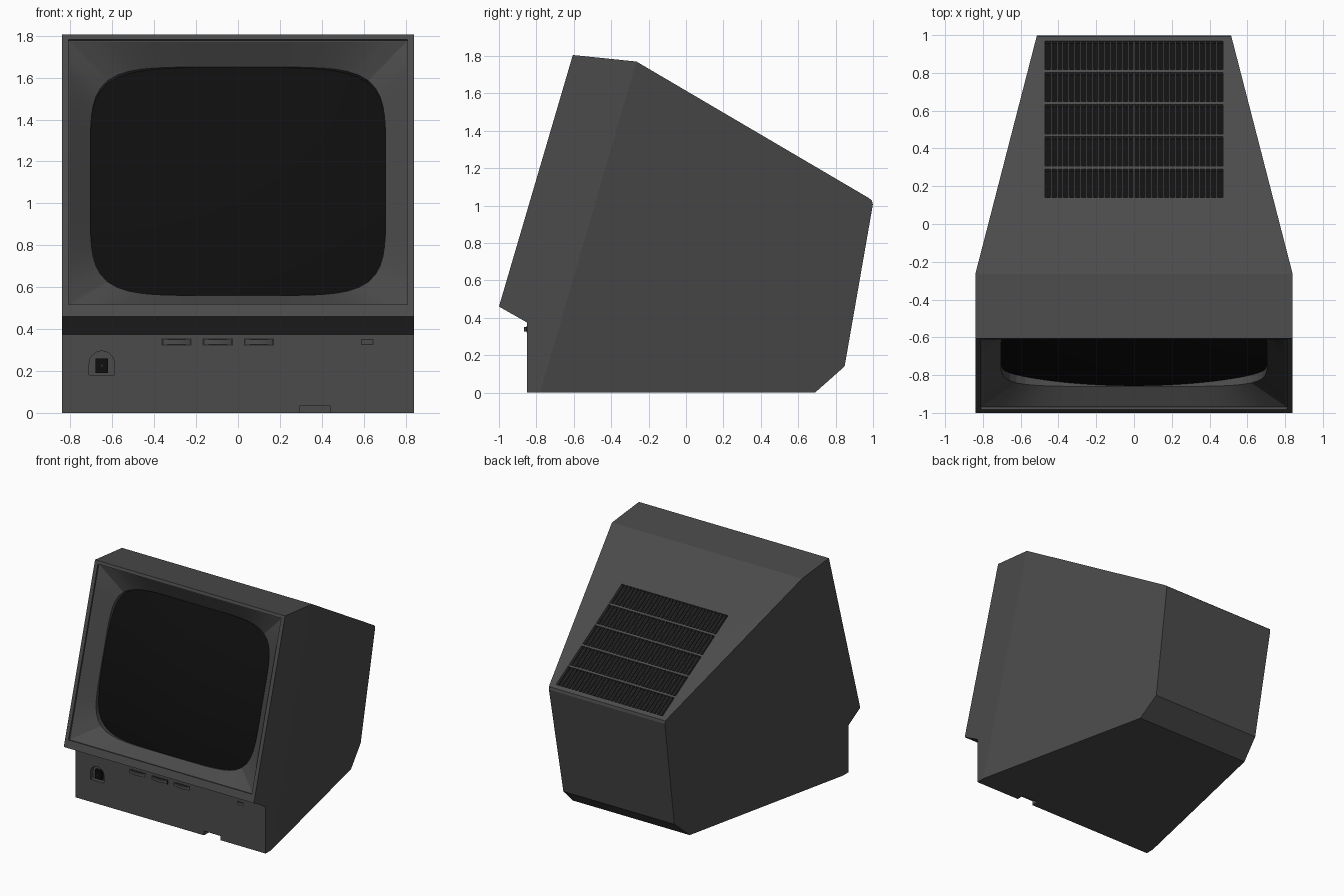
import bpy, bmesh, math
from mathutils import Matrix, Vector

cube = bpy.data.objects.get("Cube")
if cube:
    bpy.data.objects.remove(cube, do_unlink=True)


def material(name, value, rough=0.6):
    m = bpy.data.materials.new(name)
    m.use_nodes = True
    col = (value, value, value, 1)
    m.diffuse_color = col
    node = m.node_tree.nodes["Principled BSDF"]
    node.inputs["Base Color"].default_value = col
    node.inputs["Roughness"].default_value = rough
    return m


CASING = material("charcoal casing", 0.07)
GLASS = material("black glass", 0.0045, 0.4)
DARK = material("vent black", 0.006)
SHADOW = material("dark trim", 0.02)


def finish(name, bm, mat, matrix=None, smooth=None):
    if matrix:
        bm.transform(matrix)
    bmesh.ops.recalc_face_normals(bm, faces=bm.faces[:])
    mesh = bpy.data.meshes.new(name)
    bm.to_mesh(mesh)
    bm.free()
    obj = bpy.data.objects.new(name, mesh)
    bpy.context.collection.objects.link(obj)
    mesh.materials.append(mat)
    if smooth:
        shade(obj, smooth)
    return obj


def activate(obj):
    bpy.ops.object.select_all(action="DESELECT")
    obj.select_set(True)
    bpy.context.view_layer.objects.active = obj


def shade(obj, degrees):
    activate(obj)
    bpy.ops.object.shade_smooth_by_angle(angle=math.radians(degrees))


def add_box(bm, lo, hi):
    lo, hi = Vector(lo), Vector(hi)
    mat = Matrix.Translation((lo + hi) / 2) @ Matrix.Diagonal((*(hi - lo), 1))
    bmesh.ops.create_cube(bm, size=1, matrix=mat)


def box(name, lo, hi, mat, matrix=None):
    bm = bmesh.new()
    add_box(bm, lo, hi)
    return finish(name, bm, mat, matrix)


def prism_mesh(points, vec):
    bm = bmesh.new()
    face = bm.faces.new([bm.verts.new(p) for p in points])
    ext = bmesh.ops.extrude_face_region(bm, geom=[face])
    verts = [g for g in ext["geom"] if isinstance(g, bmesh.types.BMVert)]
    bmesh.ops.translate(bm, verts=verts, vec=vec)
    # keep the starting cap so the prism is closed
    if not face.is_valid or not all(e.is_manifold for e in bm.edges):
        bmesh.ops.holes_fill(bm, edges=[e for e in bm.edges if e.is_boundary])
    return bm


def cut(target, cutter):
    cutter.hide_render = True
    activate(target)
    mod = target.modifiers.new("cut", "BOOLEAN")
    mod.operation, mod.solver, mod.object = "DIFFERENCE", "EXACT", cutter
    bpy.ops.object.modifier_apply(modifier=mod.name)
    bpy.data.objects.remove(cutter, do_unlink=True)


# Casing: side profile pulled across, then narrowed behind a slanted crease
HALF = 0.84
profile = [(-1, 0.46), (-0.605, 1.805), (-0.265, 1.77), (0.978, 1.04),
           (0.994, 1.027), (0.999, 1.005), (0.848, 0.14), (0.69, 0),
           (-0.85, 0), (-0.85, 0.375)]
bm = prism_mesh([(-HALF, y, z) for y, z in profile], (2 * HALF, 0, 0))
crease = Vector((0, -0.265, 1.77))
back = Vector((0, 0.960, -0.279))
bmesh.ops.bisect_plane(bm, geom=bm.verts[:] + bm.edges[:] + bm.faces[:],
                       dist=1e-5, plane_co=crease, plane_no=back)
for v in bm.verts:
    d = (v.co - crease).dot(back)
    if d > 1e-4:
        v.co.x = math.copysign(HALF - 0.2295 * d, v.co.x)
casing = finish("casing", bm, CASING)

# Screen surround: sunken funnel from a rectangle to a barrel-shaped opening
tilt = Matrix.Translation((0, -1, 0.46)) @ Matrix.Rotation(math.atan2(1.345, 0.395), 4, "X")
COUNT = 96


def barrel(i):
    a = 2 * math.pi * i / COUNT
    c, s = math.cos(a), math.sin(a)
    r = (abs(c) ** 5.5 + abs(s) ** 5.5) ** (-1 / 5.5)
    return c * r, s * r


def rect_ring(depth, inset=0):
    ring = []
    for i in range(COUNT):
        x, y = barrel(i)
        k = max(abs(x), abs(y))
        ring.append((x / k * (0.81 - inset), 0.7185 + y / k * (0.6585 - inset), -depth))
    return ring


def opening_ring(depth, scale=1):
    return [(x * 0.705 * scale, 0.704 + y * 0.568 * scale, -depth)
            for x, y in map(barrel, range(COUNT))]


def loft(rings, cap_start):
    bm = bmesh.new()
    loops = [[bm.verts.new(p) for p in ring] for ring in rings]
    for a, b in zip(loops, loops[1:]):
        for i in range(COUNT):
            j = (i + 1) % COUNT
            bm.faces.new((a[i], a[j], b[j], b[i]))
    if cap_start:
        bm.faces.new(loops[0])
    bm.faces.new(loops[-1])
    return bm


funnel = loft([rect_ring(-0.03), rect_ring(0.014), rect_ring(0.016, 0.006),
               opening_ring(0.106), opening_ring(0.19)], True)
cut(casing, finish("funnel_cutter", funnel, CASING, tilt))

# Bulging picture tube face
rings = []
for k in range(14):
    ring = opening_ring(0, 1.001 * (1 - k / 14))
    rings.append([(x, y, -(0.048 + 0.14 * x * x + 0.19 * (y - 0.704) ** 2))
                  for x, y, z in ring])
finish("screen", loft(rings, False), GLASS, tilt, 40)

# Top vent: recess with a dark floor, thin slats and cross bars
slope = Matrix.Translation(crease) @ Matrix.Rotation(math.atan2(-0.73, 1.243), 4, "X")
S0, S1, W = 0.47, 1.43, 0.47
cut(casing, box("vent_cutter", (-W, S0, -0.03), (W, S1, 0.05), CASING, slope))
box("vent_floor", (-W, S0, -0.031), (W, S1, -0.026), DARK, slope)
bm = bmesh.new()
for i in range(1, 30):
    x = -W + 2 * W * i / 30
    add_box(bm, (x - 0.004, S0, -0.028), (x + 0.004, S1, -0.005))
for y in (0.30, 0.47, 0.64, 0.81):
    s = (y - crease.y) / 0.862
    add_box(bm, (-W, s - 0.009, -0.028), (W, s + 0.009, -0.001))
finish("vent_slats", bm, CASING, slope)

# Notch under the front edge
FRONT = -0.85
cut(casing, box("notch_cutter", (0.295, FRONT - 0.05, -0.05), (0.44, FRONT + 0.06, 0.035), CASING))

# Arched socket recess with a square connector
arch = [(-0.71, 0.18), (-0.59, 0.18)]
arch += [(-0.65 + 0.06 * math.cos(a), 0.235 + 0.06 * math.sin(a))
         for a in (math.pi * i / 16 for i in range(17))]
bm = prism_mesh([(x, FRONT - 0.03, z) for x, z in arch], (0, 0.065, 0))
cut(casing, finish("socket_cutter", bm, CASING))
box("socket", (-0.68, FRONT + 0.015, 0.19), (-0.62, FRONT + 0.04, 0.26), GLASS)
box("socket_pin", (-0.655, FRONT + 0.008, 0.22), (-0.645, FRONT + 0.02, 0.23), SHADOW)
shade(casing, 9)

# Three thumb wheels peeking out of slots
for n, x in enumerate((-0.293, -0.097, 0.1)):
    box(f"wheel_slot_{n + 1}", (x - 0.072, FRONT - 0.002, 0.322),
        (x + 0.072, FRONT + 0.005, 0.356), SHADOW)
    bm = bmesh.new()
    bmesh.ops.create_cone(bm, cap_ends=True, segments=96, radius1=0.15, radius2=0.15,
                          depth=0.024, matrix=Matrix.Translation((x, FRONT + 0.134, 0.338)))
    finish(f"thumb_wheel_{n + 1}", bm, CASING, smooth=30)

# Indicator window
box("indicator_trim", (0.588, FRONT - 0.002, 0.324), (0.646, FRONT + 0.005, 0.352), SHADOW)
box("indicator", (0.592, FRONT - 0.004, 0.328), (0.642, FRONT + 0.005, 0.348), CASING)
